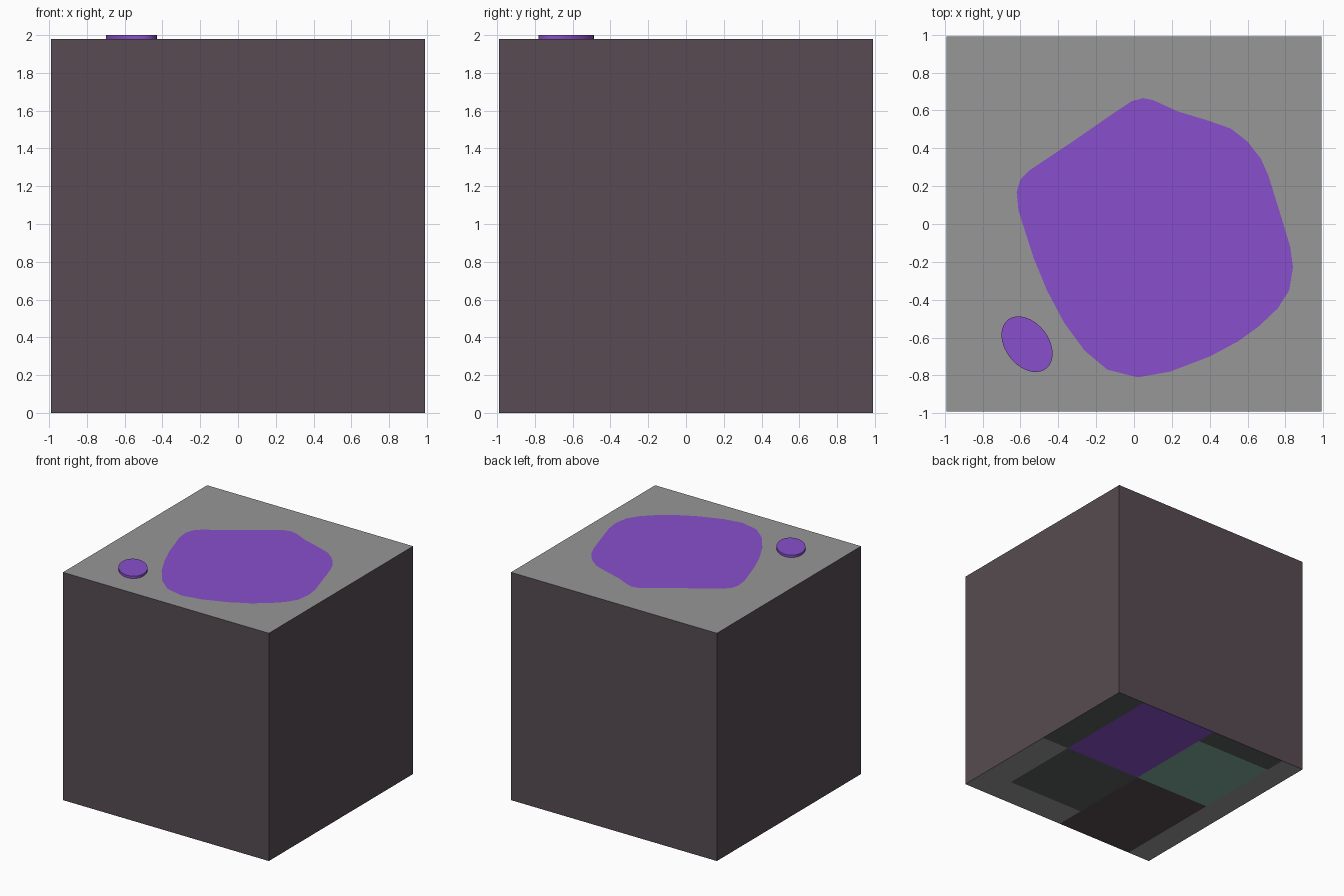
import bpy, bmesh, math
from mathutils import Matrix, Vector

if "Cube" in bpy.data.objects:
    bpy.data.objects.remove(bpy.data.objects["Cube"])


def mat(name, rgb):
    """Flat material from 0-255 display values."""
    def lin(c):
        c /= 255
        return c / 12.92 if c <= 0.04045 else ((c + 0.055) / 1.055) ** 2.4
    m = bpy.data.materials.new(name)
    m.diffuse_color = (*[lin(c) for c in rgb], 1)
    m.use_nodes = True
    m.node_tree.nodes["Principled BSDF"].inputs["Base Color"].default_value = m.diffuse_color
    return m


BROWN, GRAY, PURPLE, GREEN, DARK = range(5)
mats = [mat("dark brown", (87, 75, 81)), mat("mid gray", (151, 151, 151)),
        mat("purple", (137, 79, 204)), mat("sage green", (128, 170, 157)),
        mat("charcoal", (92, 95, 97))]


def finish(bm, name, materials):
    me = bpy.data.meshes.new(name)
    bm.to_mesh(me)
    bm.free()
    for m in materials:
        me.materials.append(m)
    ob = bpy.data.objects.new(name, me)
    bpy.context.collection.objects.link(ob)
    return ob


# Block: a cube whose underside is cut into coloured panels
H = 0.99
bm = bmesh.new()
bmesh.ops.create_cube(bm, size=2 * H, matrix=Matrix.Translation((0, 0, H)))
x_cuts = (0.723, -0.03, -0.772)
y_cuts = (0.798, 0.01, -0.723)
for axis, cuts in ((0, x_cuts), (1, y_cuts)):
    for c in cuts:
        bm.normal_update()
        faces = [f for f in bm.faces if f.normal.z < -0.5]
        geom = list({e for f in faces for e in f.edges} | {v for f in faces for v in f.verts}) + faces
        co, no = Vector(), Vector()
        co[axis], no[axis] = c, 1
        bmesh.ops.bisect_plane(bm, geom=geom, plane_co=co, plane_no=no)
# underside colours, columns from +x to -x, rows from +y to -y
layout = ((DARK, DARK, GRAY, GRAY),
          (PURPLE, PURPLE, DARK, GRAY),
          (DARK, GREEN, BROWN, BROWN),
          (GRAY, GRAY, GRAY, GRAY))
bm.normal_update()
for f in bm.faces:
    p = f.calc_center_median()
    if f.normal.z > 0.5:
        f.material_index = GRAY
    elif f.normal.z < -0.5:
        col = sum(p.x < c for c in x_cuts)
        row = sum(p.y < c for c in y_cuts)
        f.material_index = layout[col][row]
    else:
        f.material_index = BROWN
finish(bm, "block", mats)

# Large painted patch on the top
outline = [(0.05, 0.665), (0.10, 0.655), (0.23, 0.595), (0.38, 0.55), (0.51, 0.505),
           (0.60, 0.435), (0.67, 0.345), (0.71, 0.255), (0.78, 0.03), (0.825, -0.12),
           (0.84, -0.23), (0.82, -0.35), (0.76, -0.445), (0.66, -0.54), (0.55, -0.62),
           (0.40, -0.70), (0.19, -0.78), (0.02, -0.81), (-0.14, -0.77), (-0.26, -0.67),
           (-0.37, -0.52), (-0.46, -0.35), (-0.53, -0.18), (-0.61, 0.07), (-0.62, 0.17),
           (-0.60, 0.235), (-0.55, 0.285), (-0.31, 0.445), (-0.13, 0.57), (-0.01, 0.65)]
bm = bmesh.new()
f = bm.faces.new([bm.verts.new((x, y, 2 * H + 0.001)) for x, y in outline])
f.normal_update()
if f.normal.z < 0:
    f.normal_flip()
finish(bm, "top_patch", [mats[PURPLE]])

# Small raised oval button beside the patch
bm = bmesh.new()
bmesh.ops.create_cone(bm, cap_ends=True, segments=40, radius1=1, radius2=1, depth=0.02,
                      matrix=Matrix.Translation((-0.565, -0.635, 2 * H + 0.01))
                      @ Matrix.Rotation(math.radians(-52), 4, 'Z')
                      @ Matrix.Diagonal((0.164, 0.114, 1, 1)))
button = finish(bm, "oval_button", [mats[PURPLE]])
bpy.context.view_layer.objects.active = button
button.select_set(True)
bpy.ops.object.shade_smooth_by_angle(angle=math.radians(30))
